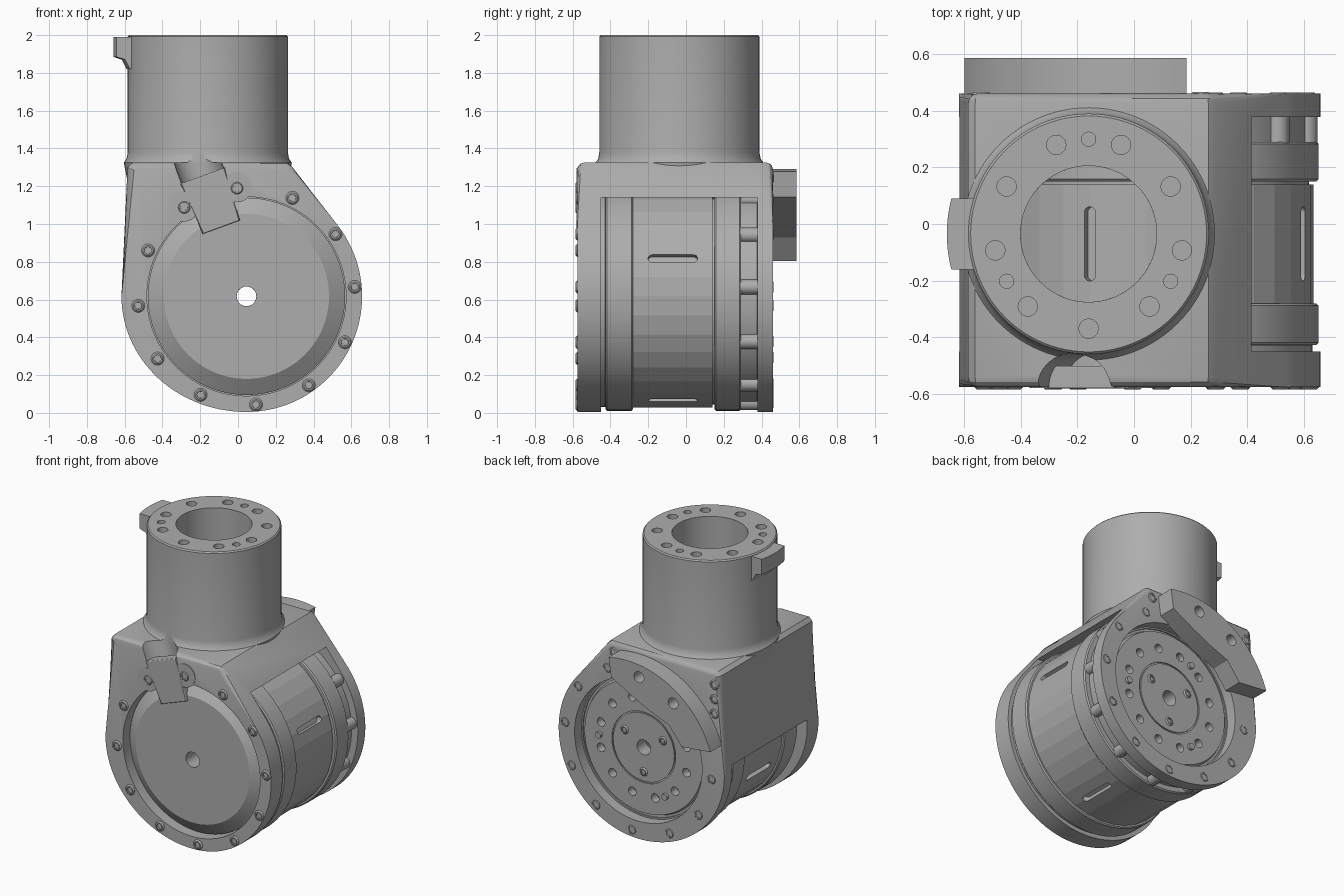
import bpy, bmesh
from math import sin, cos, pi, radians
from mathutils import Vector as V

if "Cube" in bpy.data.objects:
    bpy.data.objects.remove(bpy.data.objects["Cube"])

X, Y, Z = V((1, 0, 0)), V((0, 1, 0)), V((0, 0, 1))
HUB = V((0.045, 0, 0.617))       # drum axis, runs along y
NECK = V((-0.16, -0.035, 0))     # neck axis, runs along z

grey = bpy.data.materials.new("satin grey")
grey.use_nodes = True
grey.diffuse_color = (0.42, 0.42, 0.42, 1)
grey.node_tree.nodes["Principled BSDF"].inputs["Base Color"].default_value = (0.42, 0.42, 0.42, 1)


def finish(name, bm):
    bmesh.ops.recalc_face_normals(bm, faces=bm.faces)
    mesh = bpy.data.meshes.new(name)
    bm.to_mesh(mesh)
    bm.free()
    mesh.materials.append(grey)
    ob = bpy.data.objects.new(name, mesh)
    bpy.context.collection.objects.link(ob)
    return ob


def activate(ob):
    bpy.ops.object.select_all(action='DESELECT')
    ob.select_set(True)
    bpy.context.view_layer.objects.active = ob


def smooth(ob, angle=30):
    activate(ob)
    bpy.ops.object.shade_smooth_by_angle(angle=radians(angle))
    return ob


def prism(name, pts, d0, d1, origin=V(), u=X, v=Z, w=Y, round_ends=0):
    """Extrude a flat outline (u, v) along w from d0 to d1."""
    bm = bmesh.new()
    lo, hi = [[bm.verts.new(origin + u * a + v * b + w * d) for a, b in pts] for d in (d0, d1)]
    caps = [bm.faces.new(lo), bm.faces.new(hi)]
    n = len(pts)
    for i in range(n):
        j = (i + 1) % n
        bm.faces.new((lo[i], lo[j], hi[j], hi[i]))
    if round_ends:
        bmesh.ops.bevel(bm, geom=[e for f in caps for e in f.edges], offset=round_ends,
                        segments=3, profile=0.5, affect='EDGES')
    return finish(name, bm)


def lathe(name, profile, origin=HUB, axis=Y, seg=96):
    """Spin a closed (radius, height) profile around an axis."""
    u = Z if axis == X else X
    v = axis.cross(u)
    bm = bmesh.new()
    rings = [[bm.verts.new(origin + axis * h + (u * cos(a) + v * sin(a)) * r)
              for a in (2 * pi * k / seg for k in range(seg))] for r, h in profile]
    for p, q in zip(rings, rings[1:] + rings[:1]):
        for k in range(seg):
            m = (k + 1) % seg
            bm.faces.new((p[k], p[m], q[m], q[k]))
    return finish(name, bm)


def circle(r, cx=0, cy=0, n=32, a0=0, a1=360, rx=None):
    closed = a1 - a0 == 360
    steps = n if closed else n - 1
    angles = [radians(a0 + (a1 - a0) * k / steps) for k in range(n)]
    return [(cx + (rx or r) * cos(a), cy + r * sin(a)) for a in angles]


def cut(ob, cutters):
    for c in cutters:
        c.hide_render = True
        activate(ob)
        mod = ob.modifiers.new("cut", 'BOOLEAN')
        mod.object, mod.operation, mod.solver = c, 'DIFFERENCE', 'EXACT'
        bpy.ops.object.modifier_apply(modifier=mod.name)
        bpy.data.objects.remove(c)
    return ob


def around(deg, r):
    return HUB + V((cos(radians(deg)), 0, sin(radians(deg)))) * r


def disc_cut(pos, r, d0, d1, axis=Y, n=24):
    u, v = (X, Y) if axis == Z else (X, Z)
    return prism("cutter", circle(r, n=n), d0, d1, pos, u, v, axis)


def screw(name, pos, axis, r=0.035):
    """Cap screw with a hexagonal socket, head top at pos."""
    head = [(r, -0.09), (r, -0.008), (r - 0.008, 0), (r * 0.55, 0), (r * 0.5, -0.02), (0.002, -0.02),
            (0.002, -0.09)]
    return smooth(lathe(name, head, pos, axis, 18))


# Housing: one rounded extrusion, opened around the drum
hx, hz = HUB.x, HUB.z
outline = circle(0.612, hx, hz, 40, -90, 37.9)
outline += [(0.285, 1.305), (0.262, 1.325), (-0.56, 1.325), (-0.585, 1.30)]
outline += circle(0.612, hx, hz, 30, 180, 267, rx=0.662)
housing = prism("housing", outline, -0.575, 0.46, round_ends=0.035)
opening = [(1, 1.14), (0.3, 1.14), (-0.4, 0.66), (-1, 0.66), (-1, -1), (1, -1)]
tilt = radians(110)
along = V((cos(tilt), 0, sin(tilt)))
across = V((sin(tilt), 0, -cos(tilt)))
channel_at = HUB + Y * -0.575


def channel_cut():
    return prism("cutter", circle(0.12, n=32), 0.45, 0.85, channel_at, across, Y, along)


cut(housing, [
    prism("cutter", opening, -0.45, 0.378),
    disc_cut(HUB, 0.527, -0.8, -0.44, n=96),
    disc_cut(HUB, 0.49, 0.36, 0.8, n=96),
    disc_cut(NECK, 0.24, 1.0, 2.2, Z, 64),
    channel_cut(),
])
smooth(housing)

# Neck tube with bolt circle and dowel holes
neck = lathe("neck_tube", [(0.24, 1.2), (0.42, 1.2), (0.445, 1.325), (0.43, 1.345), (0.424, 1.38),
                           (0.424, 1.992), (0.416, 2.0), (0.24, 2.0)], NECK, Z, 96)
holes = [(30 + 40 * k, 0.034) for k in range(9)] + [(90 + 120 * k, 0.025) for k in range(3)]
cut(neck, [disc_cut(NECK + V((cos(radians(a)), sin(radians(a)), 0)) * 0.334, r, 1.9, 2.1, Z)
           for a, r in holes] + [channel_cut()])
smooth(neck)

# Curved key tab on the neck rim
tab = lathe("neck_tab", [(0.41, 1.82), (0.43, 1.82), (0.455, 1.87), (0.5, 1.885), (0.5, 1.99), (0.41, 1.99)],
            NECK, Z, 144)
cut(tab, [prism("cutter", [(-0.405, -0.6), (0.6, -0.6), (0.6, 0.6), (-0.405, 0.6)], 1, 3, NECK, X, Y, Z),
          prism("cutter", [(-1, 0.125), (1, 0.125), (1, 1), (-1, 1)], 1, 3, NECK, X, Y, Z),
          prism("cutter", [(-1, -0.125), (1, -0.125), (1, -1), (-1, -1)], 1, 3, NECK, X, Y, Z)])
smooth(tab)

# Drum: faceted middle band with four slots, smooth rings either side
bore = 0.052
band = lathe("drum_band", [(bore, -0.3), (0.588, -0.3), (0.588, 0.14), (bore, 0.14)], seg=36)
stadium = circle(0.021, 0.11, 0, 9, -90, 90) + circle(0.021, -0.11, 0, 9, 90, 270)
for a in (20, 110, 200, 290):
    out = (around(a, 1) - HUB).normalized()
    cut(band, [prism("cutter", stadium, 0.55, 0.7, HUB + Y * -0.07, Y, out.cross(Y), out)])
for name, r, y0, y1 in (("drum_front_lip", 0.585, -0.46, -0.42), ("drum_front_ring", 0.606, -0.426, -0.28),
                        ("drum_groove", 0.572, 0.13, 0.16), ("drum_rear_ring", 0.606, 0.15, 0.29),
                        ("drum_rear_collar", 0.565, 0.28, 0.385)):
    inner = 0.48 if "lip" in name or "collar" in name else bore
    c = 0.008
    smooth(lathe(name, [(inner, y0), (r - c, y0), (r, y0 + c), (r, y1 - c), (r - c, y1), (inner, y1)]))
for k in range(12):
    p = around(5 + 30 * k, 0.565)
    smooth(prism("collar_lug", circle(0.04, n=16), 0.285, 0.385, p))

# Front cover: raised shallow cone
smooth(lathe("front_cover", [(bore, -0.44), (0.522, -0.44), (0.522, -0.505), (0.437, -0.562), (bore, -0.562)]))

# Output flange in the rear recess
flange = lathe("output_flange", [(bore, 0.3), (0.49, 0.3), (0.49, 0.375), (0.465, 0.375), (0.455, 0.4),
                                 (0.245, 0.4), (0.245, 0.392), (0.235, 0.392), (0.235, 0.4), (bore, 0.4)])
cut(flange, [disc_cut(around(15 + 30 * k, 0.34), 0.03, 0.34, 0.5, n=16) for k in range(12)])
smooth(flange)
for k in range(3):
    screw("flange_screw", around(30 + 120 * k, 0.17) + Y * 0.408, Y, 0.03)
    smooth(prism("flange_dowel", circle(0.022, n=16), 0.33, 0.42, around(120 * k, 0.34)))

# Housing screws front and rear
for k in range(12):
    a = 5 + 30 * k
    screw("front_screw", around(a, 0.575) + Y * -0.584, -Y)
    if not 80 < a < 160:
        screw("rear_screw", around(a, 0.565) + Y * 0.464, Y)
for x, z in ((-0.54, 1.23), (-0.54, 1.13), (-0.54, 1.03), (0.235, 1.25)):
    screw("corner_screw", V((x, 0.466, z)), Y)

# Cable guide plate and its two screw bosses
plate = [(-0.105, 0.39), (0.105, 0.39), (0.115, 0.6), (0.125, 0.68), (-0.125, 0.68), (-0.115, 0.6)]
prism("cable_guide", plate, -0.58, -0.5, HUB, across, along, Y, round_ends=0.006)
for a in (95, 125):
    smooth(prism("guide_boss", circle(0.08, n=32), -0.579, -0.5, around(a, 0.58)))

# Rear arc bracket with two holes
arc = circle(0.675, n=28, a0=78, a1=162)
for r, a in ((0.46, 156), (0.45, 136), (0.41, 115), (0.44, 95), (0.54, 77)):
    arc.append((r * cos(radians(a)), r * sin(radians(a))))
bracket = prism("rear_bracket", arc, 0.45, 0.585, HUB)
cut(bracket, [disc_cut(around(a, 0.59), 0.038, 0.4, 0.7) for a in (99, 127)])
smooth(bracket)
